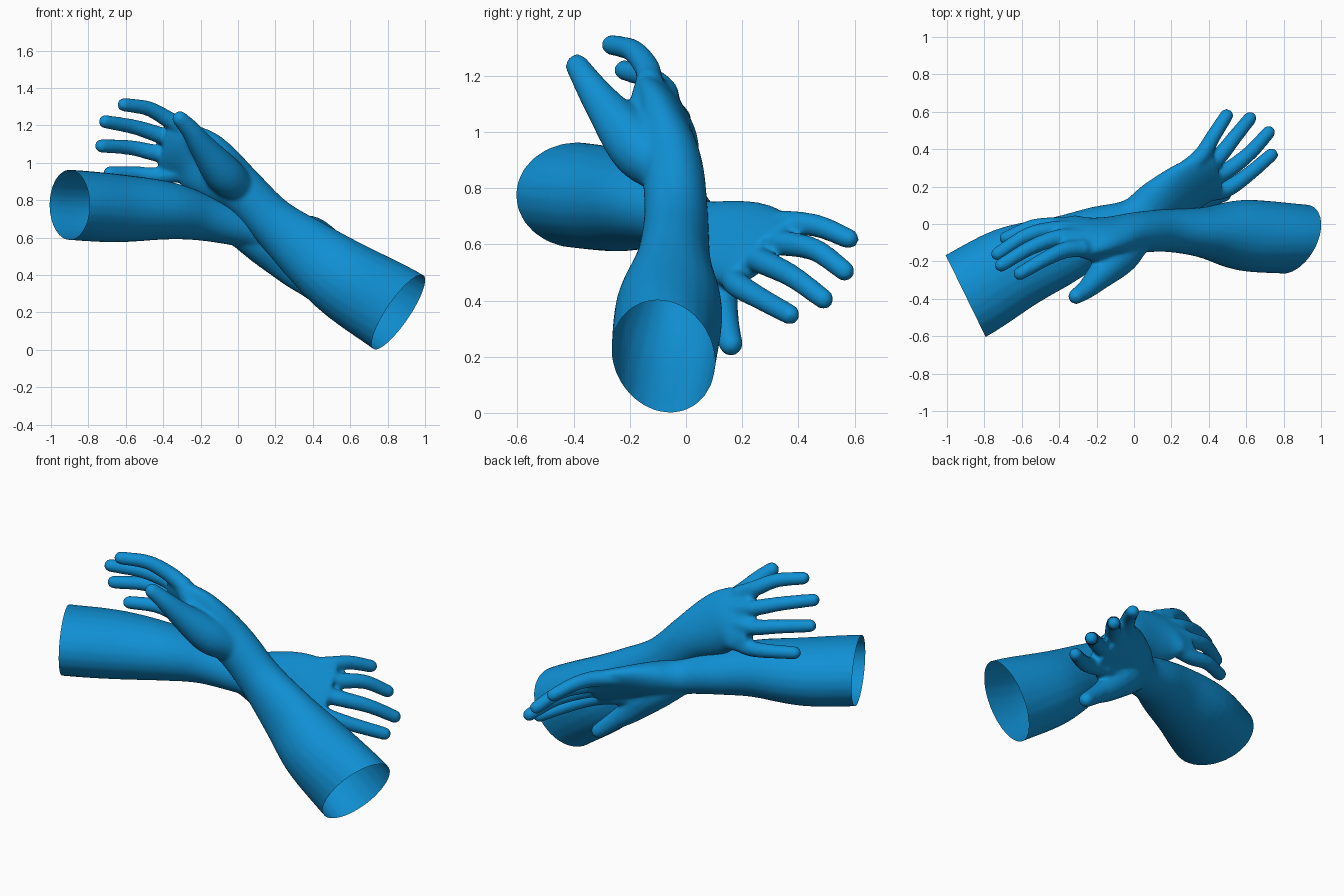
import bpy, bmesh, math
from mathutils import Vector

cube = bpy.data.objects.get("Cube")
if cube:
    bpy.data.objects.remove(cube)

blue = bpy.data.materials.new("blue")
blue.use_nodes = True
blue.diffuse_color = (0.005, 0.28, 0.66, 1)
blue.node_tree.nodes["Principled BSDF"].inputs["Base Color"].default_value = blue.diffuse_color


def spline(rows, steps=5):
    """Catmull-Rom through rows of numbers."""
    rows = [Vector(r) for r in rows]
    out = []
    for i in range(len(rows) - 1):
        p1, p2 = rows[i], rows[i + 1]
        p0 = rows[i - 1] if i else p1 * 2 - p2
        p3 = rows[i + 2] if i + 2 < len(rows) else p2 * 2 - p1
        for s in range(steps):
            t = s / steps
            out.append(p1 + (p2 - p0) * (t / 2) + (p0 * 2 - p1 * 5 + p2 * 4 - p3) * (t * t / 2)
                       + (p1 * 3 - p0 - p2 * 3 + p3) * (t ** 3 / 2))
    return out + [rows[-1]]


def tube(bm, rows, sides=24):
    """Closed loft; each row is centre xyz, width direction xyz, half width, half depth."""
    rows = spline(rows)
    pts = [Vector(r[:3]) for r in rows]
    rings = []
    for i, r in enumerate(rows):
        axis = (pts[min(i + 1, len(pts) - 1)] - pts[max(i - 1, 0)]).normalized()
        w = Vector(r[3:6])
        w = (w - axis * w.dot(axis)).normalized()
        d = axis.cross(w)
        rings.append([bm.verts.new(pts[i] + w * (r[6] * math.cos(a)) + d * (r[7] * math.sin(a)))
                      for a in (math.tau * k / sides for k in range(sides))])
    for a, b in zip(rings, rings[1:]):
        for k in range(sides):
            n = (k + 1) % sides
            bm.faces.new((a[k], a[n], b[n], b[k]))
    bm.faces.new(rings[0][::-1])
    bm.faces.new(rings[-1])


def digit(bm, path, radii):
    """Round finger with a ball at both ends."""
    tube(bm, [(*p, 0.2, 0.3, 0.9, r, r) for p, r in zip(path, radii)], 16)
    for i in (0, -1):
        ball = bmesh.ops.create_icosphere(bm, subdivisions=3, radius=radii[i])
        bmesh.ops.translate(bm, verts=ball["verts"], vec=path[i])


def build_arm(name, limb, fingers, thumb, rim, rim_normal):
    bm = bmesh.new()
    tube(bm, limb)
    for path in fingers:
        digit(bm, path, (0.047, 0.046, 0.041, 0.037))
    digit(bm, thumb, (0.09, 0.104, 0.072, 0.054, 0.043))
    # Web of skin between thumb and first knuckle
    digit(bm, (thumb[1], fingers[0][0]), (0.075, 0.05))
    bmesh.ops.recalc_face_normals(bm, faces=bm.faces)
    mesh = bpy.data.meshes.new(name)
    bm.to_mesh(mesh)
    bm.free()
    obj = bpy.data.objects.new(name, mesh)
    bpy.context.collection.objects.link(obj)
    # Fuse the parts into one skin
    remesh = obj.modifiers.new("fuse", "REMESH")
    remesh.mode = "VOXEL"
    remesh.voxel_size = 0.011
    smooth = obj.modifiers.new("soften", "SMOOTH")
    smooth.factor = 0.5
    smooth.iterations = 10
    bpy.context.view_layer.update()
    skin = bpy.data.meshes.new_from_object(obj.evaluated_get(bpy.context.evaluated_depsgraph_get()))
    obj.modifiers.clear()
    # Cut the forearm open at the elbow end
    bm = bmesh.new()
    bm.from_mesh(skin)
    bmesh.ops.bisect_plane(bm, geom=bm.verts[:] + bm.edges[:] + bm.faces[:], dist=1e-5,
                           plane_co=rim, plane_no=Vector(rim_normal).normalized(), clear_outer=True)
    for f in bm.faces:
        f.smooth = True
    bm.to_mesh(skin)
    bm.free()
    skin.materials.clear()
    skin.materials.append(blue)
    obj.data = skin
    skin.name = name


# Arm rising from low +x to a raised hand at -x
up = (0.56, 0, 0.83)
turned = (0.56, 0.1, 0.83)
across = (0.06, -0.15, 0.28)
build_arm(
    "raised_arm",
    [(1.06, -0.10, 0.06, *turned, 0.24, 0.185),
     (0.86, -0.08, 0.20, *turned, 0.24, 0.188),
     (0.58, -0.06, 0.37, *up, 0.215, 0.19),
     (0.37, -0.045, 0.53, *up, 0.175, 0.135),
     (0.18, -0.035, 0.69, *up, 0.132, 0.115),
     (0.02, -0.045, 0.85, *up, 0.13, 0.11),
     (-0.12, -0.065, 0.952, 0.3, -0.2, 0.9, 0.165, 0.10),
     (-0.25, -0.065, 1.04, *across, 0.18, 0.075),
     (-0.40, -0.06, 1.08, *across, 0.168, 0.05)],
    [[(-0.28, -0.13, 1.18), (-0.37, -0.14, 1.23), (-0.48, -0.19, 1.29), (-0.61, -0.265, 1.31)],
     [(-0.31, -0.07, 1.11), (-0.41, -0.075, 1.145), (-0.55, -0.125, 1.19), (-0.71, -0.22, 1.22)],
     [(-0.31, -0.03, 1.04), (-0.43, -0.03, 1.05), (-0.57, -0.06, 1.08), (-0.73, -0.16, 1.09)],
     [(-0.28, -0.01, 0.95), (-0.42, -0.01, 0.93), (-0.54, -0.015, 0.94), (-0.685, -0.075, 0.945)]],
    [(0.01, -0.075, 0.865), (-0.08, -0.172, 0.945), (-0.19, -0.285, 1.085),
     (-0.25, -0.345, 1.17), (-0.31, -0.387, 1.235)],
    (0.86, -0.07, 0.20), (0.79, -0.32, -0.52))

# Arm running from -x to a lowered hand at +x
flat = (0.44, -0.9, 0)
across = (0.10, -0.19, -0.22)
build_arm(
    "lowered_arm",
    [(-1.08, -0.47, 0.785, *flat, 0.245, 0.185),
     (-0.90, -0.385, 0.775, *flat, 0.245, 0.188),
     (-0.65, -0.24, 0.757, *flat, 0.23, 0.183),
     (-0.39, -0.14, 0.745, *flat, 0.185, 0.157),
     (-0.20, -0.05, 0.71, *flat, 0.145, 0.127),
     (0.0, 0.02, 0.66, 0.4, -0.8, -0.3, 0.12, 0.105),
     (0.14, 0.11, 0.63, 0.3, -0.6, -0.6, 0.16, 0.095),
     (0.28, 0.195, 0.605, *across, 0.18, 0.07),
     (0.44, 0.275, 0.565, *across, 0.165, 0.05)],
    [[(0.36, 0.16, 0.49), (0.49, 0.185, 0.455), (0.605, 0.26, 0.41), (0.735, 0.37, 0.35)],
     [(0.36, 0.22, 0.56), (0.49, 0.28, 0.535), (0.62, 0.38, 0.485), (0.72, 0.49, 0.405)],
     [(0.32, 0.26, 0.62), (0.44, 0.345, 0.605), (0.535, 0.46, 0.58), (0.62, 0.565, 0.505)],
     [(0.26, 0.28, 0.675), (0.36, 0.365, 0.675), (0.425, 0.47, 0.665), (0.495, 0.58, 0.62)]],
    [(0.01, 0.03, 0.64), (0.15, 0.08, 0.545), (0.29, 0.115, 0.405),
     (0.38, 0.135, 0.33), (0.48, 0.16, 0.245)],
    (-0.90, -0.385, 0.78), (-0.9, -0.44, 0))
